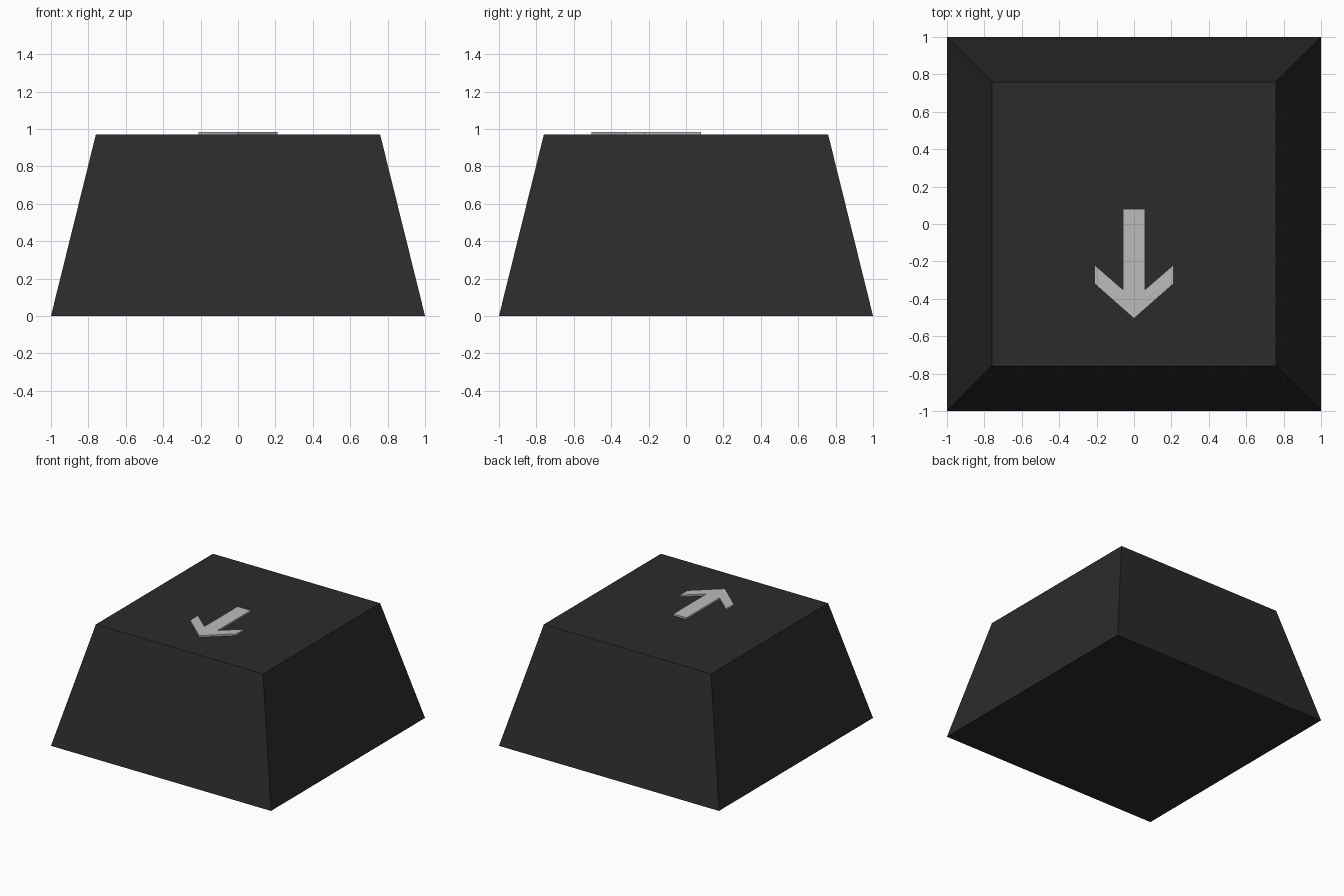
import bpy, bmesh

if "Cube" in bpy.data.objects:
    bpy.data.objects.remove(bpy.data.objects["Cube"])


def paint(obj, name, value):
    mat = bpy.data.materials.new(name)
    mat.diffuse_color = (value, value, value, 1)
    mat.use_nodes = True
    mat.node_tree.nodes["Principled BSDF"].inputs["Base Color"].default_value = mat.diffuse_color
    obj.data.materials.append(mat)


def loft(name, lower, upper, z0, z1):
    """Closed solid between two matching outlines."""
    bm = bmesh.new()
    a = [bm.verts.new((x, y, z0)) for x, y in lower]
    b = [bm.verts.new((x, y, z1)) for x, y in upper]
    n = len(a)
    bm.faces.new(a[::-1])
    bm.faces.new(b)
    for i in range(n):
        j = (i + 1) % n
        bm.faces.new((a[i], a[j], b[j], b[i]))
    bmesh.ops.recalc_face_normals(bm, faces=bm.faces)
    mesh = bpy.data.meshes.new(name)
    bm.to_mesh(mesh)
    bm.free()
    obj = bpy.data.objects.new(name, mesh)
    bpy.context.collection.objects.link(obj)
    return obj


def square(r):
    return [(-r, -r), (r, -r), (r, r), (-r, r)]


# Tapered key cap
cap = loft("key_cap", square(1.0), square(0.76), 0, 0.97)
paint(cap, "dark_plastic", 0.024)

# Raised arrow pointing to the front: right half, mirrored for the left
half = [(0.21, -0.32), (0.21, -0.22), (0.06, -0.35), (0.06, 0.08)]
outline = [(0, -0.505)] + half + [(-x, y) for x, y in reversed(half)]
arrow = loft("arrow_mark", outline, outline, 0.97, 0.984)
paint(arrow, "light_grey", 0.5)
